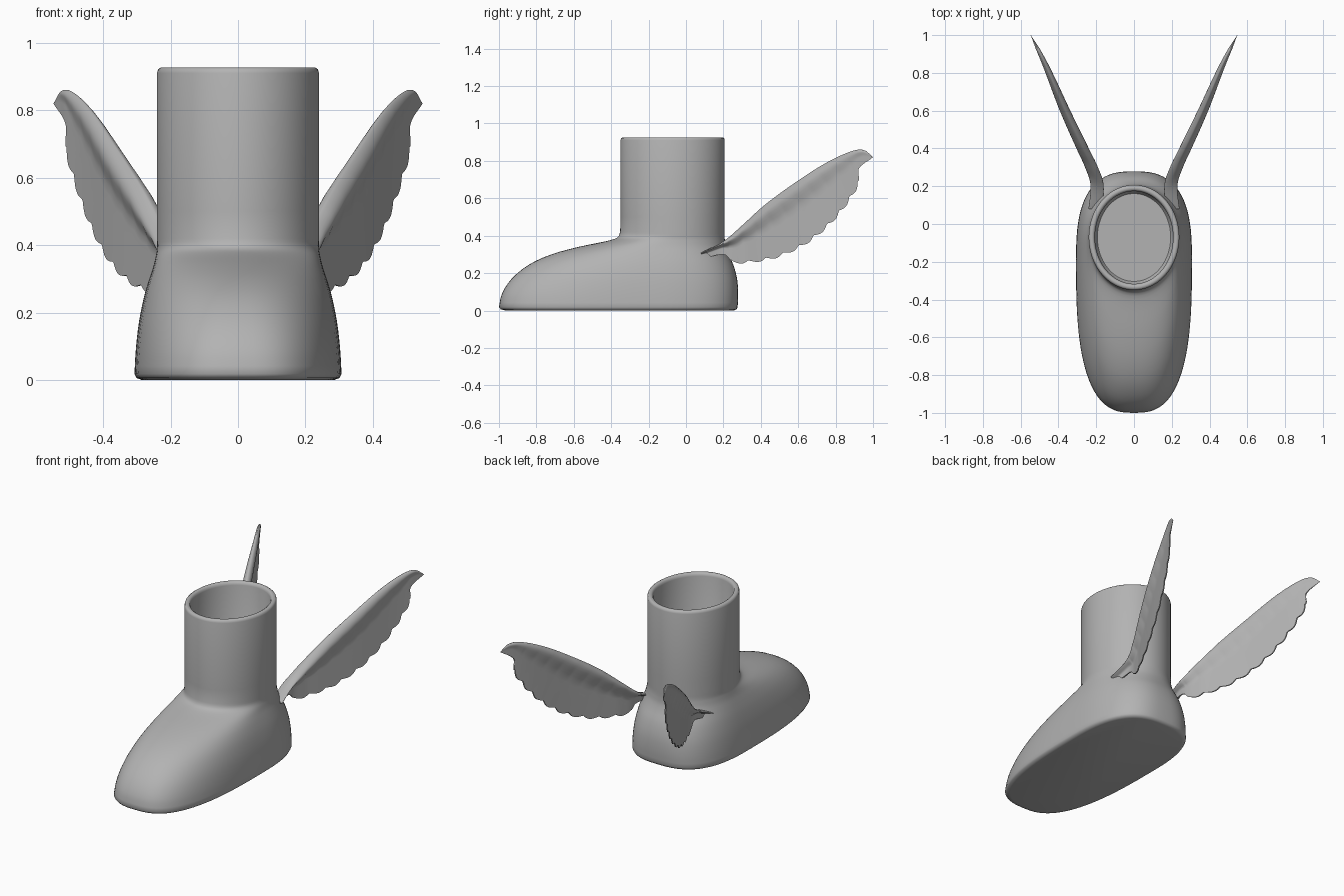
import bpy, bmesh, math
from mathutils import Vector

if "Cube" in bpy.data.objects:
    bpy.data.objects.remove(bpy.data.objects["Cube"])

grey = bpy.data.materials.new("plain_grey")
grey.diffuse_color = (0.45, 0.45, 0.45, 1)
grey.use_nodes = True
grey.node_tree.nodes["Principled BSDF"].inputs["Base Color"].default_value = grey.diffuse_color


def loft(name, rings, angle):
    """Skin a list of closed rings and cap both ends."""
    bm = bmesh.new()
    vs = [[bm.verts.new(p) for p in r] for r in rings]
    n = len(rings[0])
    for a, b in zip(vs, vs[1:]):
        for i in range(n):
            j = (i + 1) % n
            bm.faces.new((a[i], a[j], b[j], b[i]))
    bm.faces.new(vs[0][::-1])
    bm.faces.new(vs[-1])
    bmesh.ops.remove_doubles(bm, verts=bm.verts, dist=0.0002)
    bmesh.ops.recalc_face_normals(bm, faces=bm.faces)
    me = bpy.data.meshes.new(name)
    bm.to_mesh(me)
    bm.free()
    me.materials.append(grey)
    ob = bpy.data.objects.new(name, me)
    bpy.context.collection.objects.link(ob)
    bpy.ops.object.select_all(action='DESELECT')
    bpy.context.view_layer.objects.active = ob
    ob.select_set(True)
    bpy.ops.object.shade_smooth_by_angle(angle=math.radians(angle))


def smooth_path(pts, sub=6):
    """Catmull-Rom curve through points of any dimension."""
    p = [Vector(q) for q in pts]
    p = [2 * p[0] - p[1]] + p + [2 * p[-1] - p[-2]]
    out = []
    for a, b, c, d in zip(p, p[1:], p[2:], p[3:]):
        for k in range(sub):
            t = k / sub
            out.append(0.5 * (2 * b + (c - a) * t + (2 * a - 5 * b + 4 * c - d) * t * t
                              + (3 * b - a - 3 * c + d) * t ** 3))
    return out + [p[-2]]


def resample(path, n):
    """n evenly spaced points along a polyline."""
    d = [0]
    for a, b in zip(path, path[1:]):
        d.append(d[-1] + (b - a).length)
    out, k = [], 0
    for i in range(n):
        s = d[-1] * i / (n - 1)
        while k < len(d) - 2 and d[k + 1] < s:
            k += 1
        out.append(path[k].lerp(path[k + 1], min(1, (s - d[k]) / (d[k + 1] - d[k]))))
    return out


def outline(z, y0, y1, w, n=80):
    """Horizontal egg outline: squarish at the sole, elliptical at the ankle."""
    k = min(1, max(0, z) / 0.4) ** 1.5
    yc, e = -0.2 + 0.13 * k, 2.8 - 0.8 * k
    pts = []
    for i in range(n):
        a = 2 * math.pi * i / n
        c, s = math.cos(a), math.sin(a)
        t = math.copysign(abs(s) ** (2 / e), s)
        pts.append((w * math.copysign(abs(c) ** (2 / e), c),
                    yc + t * ((y1 - yc) if t > 0 else (yc - y0)), z))
    return pts


# Boot foot: height, toe y, heel y, half width
foot = [(0.018, -1.0, 0.276, 0.307), (0.09, -0.984, 0.279, 0.303), (0.17, -0.932, 0.273, 0.294),
        (0.245, -0.84, 0.253, 0.279), (0.3, -0.72, 0.227, 0.263), (0.34, -0.575, 0.212, 0.25),
        (0.37, -0.43, 0.208, 0.243), (0.39, -0.368, 0.207, 0.24), (0.42, -0.352, 0.207, 0.24)]
rings = [outline(0, -0.965, 0.255, 0.285), outline(0.006, -0.99, 0.27, 0.301)]
rings += [outline(*l) for l in smooth_path(foot, 3)]
# Shaft, rounded rim, hollow inside and its floor: height, inset
for z, d in ((0.5, 0), (0.91, 0), (0.921, 0.003), (0.926, 0.01), (0.926, 0.022),
             (0.921, 0.029), (0.908, 0.033), (0.42, 0.033), (0.4, 0.046)):
    rings.append(outline(z, -0.35 + d, 0.207 - d, 0.24 - d))
loft("boot", rings, 50)

# Wing in side view (y, z): leading edge, trailing edge; and its sideways bend (y, x)
lead = [(0.08, 0.31), (0.2, 0.37), (0.3, 0.455), (0.43, 0.572), (0.6, 0.695),
        (0.75, 0.79), (0.88, 0.85), (0.95, 0.858), (1.0, 0.82)]
trail = [(0.08, 0.275), (0.2, 0.3), (0.25, 0.262), (0.34, 0.262), (0.48, 0.288), (0.62, 0.35),
         (0.74, 0.44), (0.84, 0.55), (0.92, 0.68), (0.925, 0.76), (1.0, 0.819)]
bend = smooth_path([(0.05, 0.21), (0.2, 0.195), (0.3, 0.225), (0.4, 0.272), (0.6, 0.365),
                    (0.85, 0.472), (1.05, 0.572)])


def bend_x(y):
    for a, b in zip(bend, bend[1:]):
        if y <= b.x:
            return a.y + (b.y - a.y) * (y - a.x) / (b.x - a.x)
    return bend[-1].y


def wing(name, side, n=140, m=16):
    le, te = resample(smooth_path(lead), n), resample(smooth_path(trail), n)
    rings = []
    for i in range(n):
        u = i / (n - 1)
        # nine feather lobes along the trailing edge
        t = (u - 0.15) / 0.71
        if 0 < t < 1:
            te[i] += Vector((0.6, -0.8)) * 0.018 * (abs(math.sin(9 * math.pi * t)) - 0.5)
        ridge = 0.030 * (1 - u ** 2.5)
        tip = min(1, (1 - u) * 12 + 0.1)
        upper, lower = [], []
        for j in range(m + 1):
            v = (j / m) ** 2
            # thick rounded ridge in front, thin feather plate behind
            r = math.sin(math.pi * (v / 0.4) ** 0.55) ** 1.3 if v < 0.4 else 0
            h = (ridge * r + 0.001 + 0.005 * min(1, v * 8) * (1 - 0.5 * v)) * tip
            p = le[i].lerp(te[i], v)
            x = bend_x(p.x)
            upper.append((side * (x + h), p.x, p.y))
            lower.append((side * (x - h), p.x, p.y))
        rings.append(upper + lower[::-1])
    loft(name, rings, 60)


for name, side in (("right_wing", 1), ("left_wing", -1)):
    wing(name, side)
